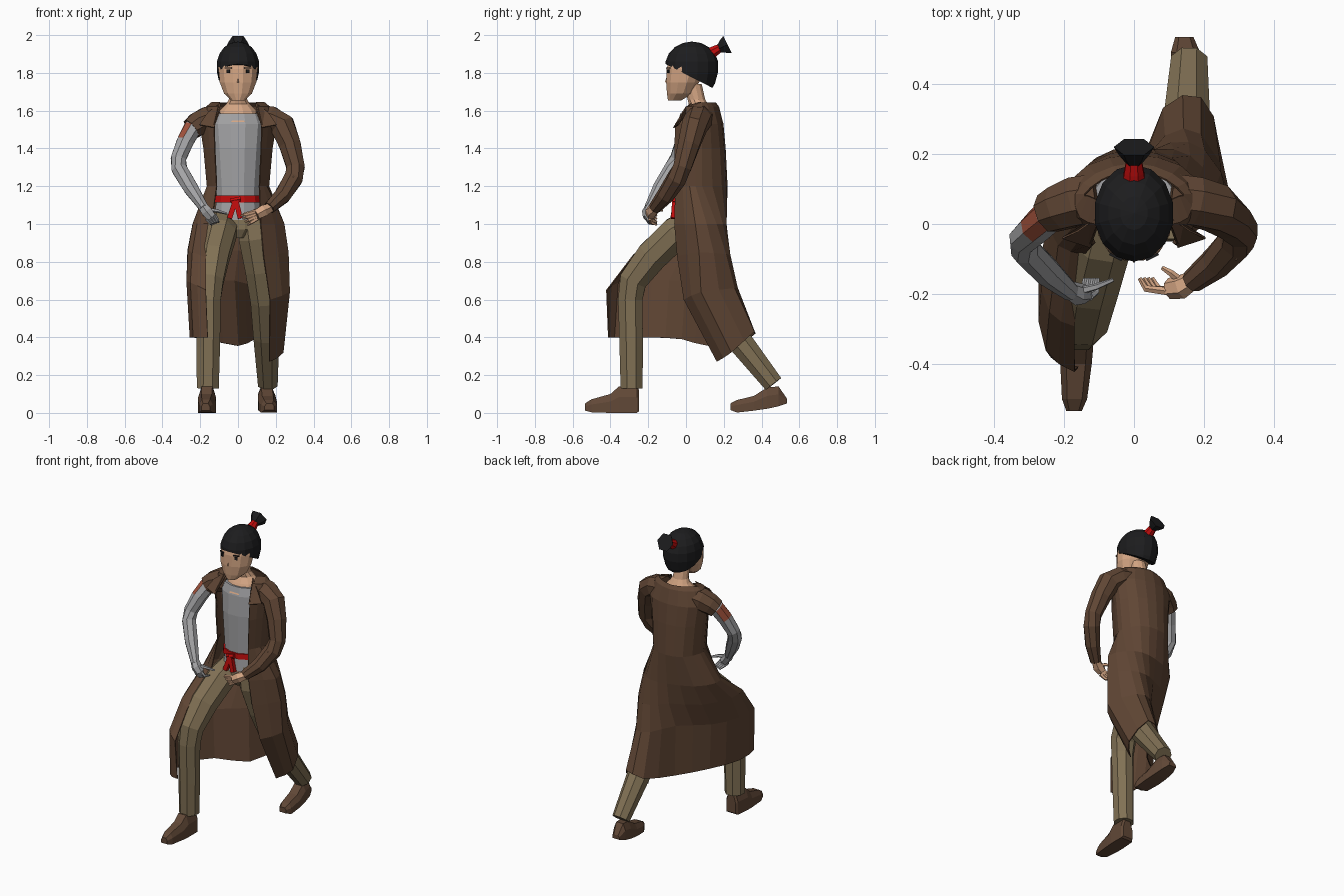
import bpy, bmesh, math
from mathutils import Vector

def mat(name, *c):
    m = bpy.data.materials.new(name)
    m.diffuse_color = (*c, 1)
    return m

BROWN = mat("coat brown", .115, .06, .034)
OLIVE = mat("trouser olive", .22, .165, .09)
GREY = mat("shirt grey", .37, .37, .38)
SKIN = mat("skin", .66, .38, .23)
BLACK = mat("hair black", .012, .012, .013)
RED = mat("sash red", .55, .004, .004)
BRICK = mat("shoulder patch", .36, .085, .045)
SHOE = mat("shoe brown", .12, .065, .038)

def make(name, verts, faces, *mats):
    me = bpy.data.meshes.new(name)
    me.from_pydata([tuple(v) for v in verts], [], faces)
    bm = bmesh.new()
    bm.from_mesh(me)
    bmesh.ops.recalc_face_normals(bm, faces=bm.faces)
    bm.to_mesh(me)
    bm.free()
    ob = bpy.data.objects.new(name, me)
    bpy.context.collection.objects.link(ob)
    for m in mats:
        me.materials.append(m)
    return ob

def loft(name, rings, *mats, closed=True):
    """Skin a list of equal point rings; closed rings also get end caps."""
    n, faces = len(rings[0]), []
    for r in range(len(rings) - 1):
        for i in range(n if closed else n - 1):
            j = (i + 1) % n
            faces.append((r*n + i, r*n + j, (r+1)*n + j, (r+1)*n + i))
    if closed:
        faces.append(tuple(range(n)))
        faces.append(tuple((len(rings)-1)*n + i for i in range(n)))
    return make(name, [p for r in rings for p in r], faces, *mats)

def stack(name, rows, m, n=12):
    """Upright body of ellipses: (centre y, z, radius x, radius y)."""
    angs = [2*math.pi*(i + .5)/n for i in range(n)]
    return loft(name, [[(rx*math.cos(a), cy + ry*math.sin(a), z) for a in angs]
                       for cy, z, rx, ry in rows], m)

def tube(name, rows, *mats, n=8, ref=(0, 1, 0)):
    """Limb along a path: (x, y, z, radius)."""
    ps = [Vector(r[:3]) for r in rows]
    rings = []
    for i, p in enumerate(ps):
        a, b = ps[max(i-1, 0)], ps[min(i+1, len(ps)-1)]
        t = (b - a).normalized()
        u = t.cross(Vector(ref)).normalized()
        v = u.cross(t)
        rings.append([p + rows[i][3]*(u*math.cos(w) + v*math.sin(w))
                      for w in (2*math.pi*(k + .5)/n for k in range(n))])
    return loft(name, rings, *mats)

def solid(ob, t):
    md = ob.modifiers.new("thickness", 'SOLIDIFY')
    md.thickness, md.offset = t, 0
    return ob

# Head, nose, neck
stack("head", [(-.06, 1.655, .037, .037), (-.033, 1.69, .076, .07), (-.018, 1.75, .1, .09),
               (-.002, 1.82, .107, .104), (.02, 1.89, .098, .11)], SKIN)
make("nose", [(-.009, -.1, 1.748), (.009, -.1, 1.748), (0, -.112, 1.752), (0, -.098, 1.79)],
     [(0, 1, 2), (0, 2, 3), (1, 2, 3), (0, 1, 3)], SKIN)
stack("neck", [(.055, 1.54, .125, .103), (.062, 1.6, .1, .075), (.065, 1.635, .065, .052),
               (.055, 1.66, .05, .048), (.035, 1.74, .048, .05)], SKIN)

# Eyes and brows as thin plates
for s, side in ((-1, "left"), (1, "right")):
    for part, z, w, h in (("eye", 1.808, .008, .009), ("brow", 1.826, .018, .003)):
        pts = [(s*(.052 + dx), -.099 + (dx + .01)*.5, z + dz)
               for dx, dz in ((-w, -h), (w, -h), (w, h), (-w, h))]
        solid(make(side + "_" + part, pts, [(0, 1, 2, 3)], BLACK), .008)

# Hair cap: ellipsoid, longer below, cut by a slanted plane
hair = make("hair", [], [], BLACK)
bm = bmesh.new()
bmesh.ops.create_uvsphere(bm, u_segments=14, v_segments=9, radius=1)
for v in bm.verts:
    v.co = Vector((v.co.x*.116, .031 + v.co.y*.141, 1.838 + v.co.z*(.128 if v.co.z > 0 else .19)))
cut = bmesh.ops.bisect_plane(bm, geom=bm.verts[:] + bm.edges[:] + bm.faces[:], clear_inner=True,
                             plane_co=(0, -.1, 1.843), plane_no=(0, .51, 1))
bmesh.ops.contextual_create(bm, geom=[e for e in cut["geom_cut"] if isinstance(e, bmesh.types.BMEdge)])
bm.to_mesh(hair.data)
bm.free()
tube("hair_tie", [(0, .12, 1.895, .036), (0, .15, 1.915, .03), (0, .18, 1.932, .024)], RED, ref=(1, 0, 0))
tube("hair_tuft", [(0, .172, 1.926, .022), (0, .198, 1.94, .044), (0, .22, 1.951, .058)],
     BLACK, n=6, ref=(1, 0, 0))

# Shirt, hips, sash with knot
stack("shirt", [(.05, 1.02, .128, .105), (.05, 1.15, .118, .097), (.06, 1.4, .138, .117),
                (.06, 1.53, .15, .108), (.06, 1.585, .128, .094)], GREY)
stack("hips", [(.04, .925, .06, .07), (.045, .97, .14, .1), (.05, 1.06, .135, .1)], OLIVE)
stack("sash", [(.05, 1.115, .13, .107), (.05, 1.15, .127, .106)], RED)
for name, x, z in (("sash_tail_left", -.045, 1.03), ("sash_tail_right", .012, 1.03)):
    tube(name, [(-.012, -.06, 1.13, .018), (x, -.066, z, .019)], RED, n=4)
tube("sash_knot", [(-.04, -.06, 1.122, .014), (.015, -.06, 1.132, .016)], RED, n=6)

# Long coat: mirrored upper rows, hand-placed skirt rows (front edge round the back to front edge)
rows = []
for z, hx, ex, ey, yb in ((1.642, .14, .095, .065, .155), (1.62, .165, .105, .0, .172),
                          (1.53, .2, .125, -.055, .195), (1.4, .18, .122, -.06, .207),
                          (1.2, .162, .112, -.055, .217)):
    half = [(ex, ey, z), (hx*.93, max(.02, ey + .015), z), (hx, .085, z), (hx*.66, yb - .03, z)]
    rows.append([(-x, y, q) for x, y, q in half] + [(0, yb, z)] + half[::-1])
rows += [
    [(-.14, -.085, 1.0), (-.215, -.06, 1.0), (-.238, .03, 1.0), (-.155, .14, 1.0), (0, .2, 1.0),
     (.115, .21, 1.0), (.195, .16, 1.0), (.243, .05, 1.0), (.12, -.06, 1.0)],
    [(-.17, -.29, .82), (-.24, -.25, .85), (-.265, -.1, .86), (-.175, .08, .86), (0, .18, .86),
     (.105, .23, .84), (.2, .21, .84), (.265, .07, .85), (.135, -.045, .83)],
    [(-.17, -.42, .65), (-.25, -.36, .69), (-.27, -.18, .7), (-.185, .0, .7), (-.02, .14, .7),
     (.09, .25, .67), (.19, .255, .66), (.272, .08, .64), (.168, -.01, .6)],
    [(-.16, -.41, .4), (-.235, -.38, .4), (-.25, -.2, .4), (-.16, -.02, .39), (-.0, .12, .355),
     (.085, .33, .39), (.19, .36, .43), (.238, .24, .32), (.165, .165, .272)]]

def smooth_row(row, k=2):
    """Catmull-Rom interpolation through one open row."""
    p = [Vector(q) for q in row]
    p = [2*p[0] - p[1]] + p + [2*p[-1] - p[-2]]
    out = []
    for i in range(1, len(p) - 2):
        a, b, c, d = p[i-1:i+3]
        for t in (j/k for j in range(k)):
            out.append(.5*(2*b + (c-a)*t + (2*a - 5*b + 4*c - d)*t*t + (3*b - a - 3*c + d)*t**3))
    return out + [p[-2]]

solid(loft("long_coat", [smooth_row(r) for r in rows], BROWN, closed=False), .006)
for s, side in ((-1, "left"), (1, "right")):
    solid(make(side + "_lapel", [(s*.09, .03, 1.642), (s*.16, -.02, 1.59), (s*.205, -.04, 1.525),
                                 (s*.125, -.066, 1.51)], [(0, 1, 2, 3)], BROWN), .006)

# Left arm: short torn sleeve, grey arm with a patch on the outer shoulder
tube("left_sleeve", [(-.1, .075, 1.562, .075), (-.165, .065, 1.55, .075), (-.215, .045, 1.528, .068),
                     (-.247, .03, 1.503, .06)], BROWN)
arm = tube("left_arm", [(-.2, .05, 1.54, .05), (-.243, .025, 1.505, .05), (-.28, -.01, 1.435, .048),
                        (-.316, -.045, 1.345, .043), (-.31, -.075, 1.29, .044),
                        (-.25, -.135, 1.19, .042), (-.18, -.195, 1.085, .027)], GREY, BRICK)
for f in arm.data.polygons:
    if 1.45 < f.center.z < 1.52 and f.normal.x < -.2 and f.normal.z > -.05:
        f.material_index = 1

# Right arm: full sleeve with a small tear at the elbow
tube("right_sleeve", [(.1, .075, 1.562, .075), (.175, .065, 1.553, .075), (.235, .045, 1.52, .072),
                      (.275, .015, 1.42, .062), (.305, -.02, 1.3, .052), (.292, -.05, 1.24, .054),
                      (.235, -.11, 1.15, .047), (.165, -.165, 1.085, .034)], BROWN)
tube("sleeve_tear", [(.285, -.095, 1.25, .012), (.297, -.087, 1.24, .012)], SKIN, n=4)

# Hands: palm plus fingers from a knuckle to a bent tip
def hand(side, m, palm, fingers):
    tube(side + "_palm", palm, m, n=6)
    for i, (a, b, c) in enumerate(fingers):
        tube(f"{side}_finger_{i}", [(*a, .012), (*b, .01), (*c, .006)], m, n=5, ref=(.2, .3, 1))

hand("left", GREY, [(-.19, -.187, 1.1, .026), (-.165, -.2, 1.065, .033), (-.14, -.2, 1.035, .028)],
     [((-.165 + .013*i, -.208, 1.03 + .006*i), (-.145 + .012*i, -.195, 1.006 + .004*i),
       (-.14 + .012*i, -.155, .998 + .004*i)) for i in range(4)]
     + [((-.15, -.19, 1.075), (-.11, -.18, 1.07), (-.06, -.16, 1.055))])
hand("right", SKIN, [(.18, -.155, 1.09, .024), (.135, -.18, 1.07, .035), (.1, -.185, 1.05, .03)],
     [((.105 - .004*i, -.192, 1.03 + .012*i), (.07 - .012*i, -.185, 1.008 + .014*i),
       (.052 - .012*i, -.155, .996 + .016*i)) for i in range(4)]
     + [((.13, -.16, 1.07), (.105, -.14, 1.075), (.08, -.125, 1.07))])

# Trouser legs
tube("left_leg", [(-.075, .03, 1.0, .085), (-.095, -.05, .955, .093), (-.13, -.18, .83, .09),
                  (-.15, -.28, .7, .079), (-.156, -.295, .6, .07), (-.157, -.29, .35, .067),
                  (-.16, -.288, .13, .063)], OLIVE, ref=(1, 0, 0))
tube("right_leg", [(.08, .04, 1.02, .09), (.095, .04, .93, .098), (.12, .08, .76, .088),
                   (.14, .14, .6, .08), (.15, .26, .41, .074), (.158, .463, .153, .056)],
     OLIVE, ref=(1, 0, 0))

# Shoes: box sections with chamfered tops along the foot, turned slightly
def shoe(name, x0, yaw, secs):
    rings = []
    for y, a, b, w in secs:
        x, c = x0 + yaw*y, a + .6*(b-a)
        rings.append([(x-w, y, a), (x+w, y, a), (x+w, y, c), (x + .6*w, y, b),
                      (x - .6*w, y, b), (x-w, y, c)])
    loft(name, rings, SHOE)

shoe("left_shoe", -.149, .042, [(-.535, .012, .05, .022), (-.5, .003, .072, .036), (-.4, 0, .1, .045),
                                (-.355, 0, .14, .047), (-.26, 0, .14, .043), (-.248, .01, .12, .035)])
shoe("right_shoe", .184, -.075, [(.235, .015, .05, .025), (.27, .002, .068, .042), (.36, .012, .09, .049),
                                 (.43, .022, .135, .047), (.49, .035, .14, .042), (.535, .05, .075, .026)])
